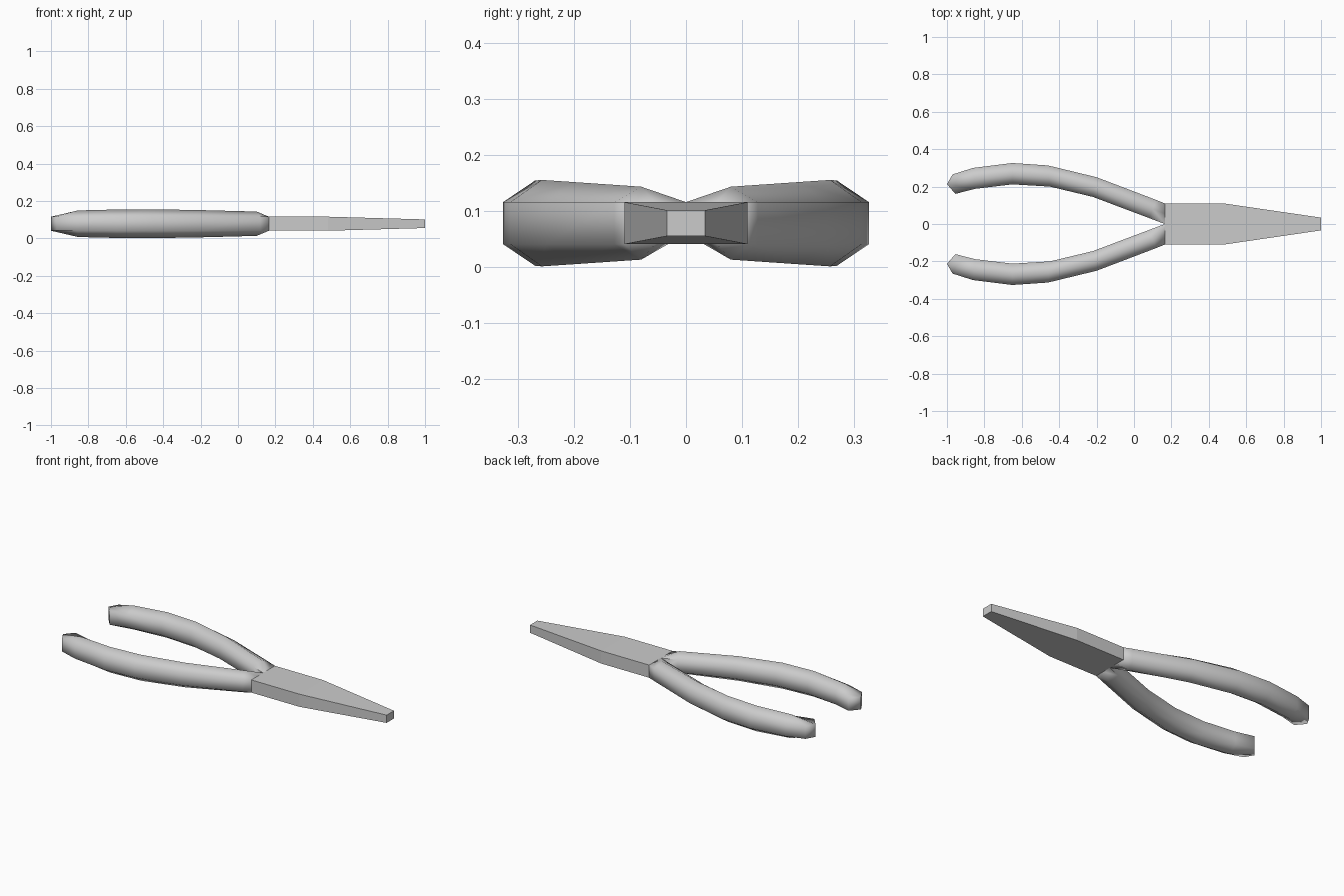
import bpy
import bmesh
import math

cube = bpy.data.objects.get("Cube")
if cube:
    bpy.data.objects.remove(cube, do_unlink=True)

MID_Z = 0.0785
SIDE = 0.0375  # half height of the flat sides

steel = bpy.data.materials.new("grey_steel")
steel.use_nodes = True
steel.diffuse_color = (0.6, 0.6, 0.6, 1)
steel.node_tree.nodes["Principled BSDF"].inputs["Base Color"].default_value = (0.6, 0.6, 0.6, 1)


def loft(name, rings, split_ends=False):
    """Skin a row of matching rings and close both ends."""
    bm = bmesh.new()
    rows = [[bm.verts.new(p) for p in ring] for ring in rings]
    n = len(rows[0])
    for a, b in zip(rows, rows[1:]):
        for i in range(n):
            j = (i + 1) % n
            bm.faces.new((a[i], a[j], b[j], b[i]))
    for row in (rows[0], rows[-1]):
        if split_ends:  # fold the cap along its vertical middle line
            bm.faces.new(row[0:4])
            bm.faces.new(row[3:] + row[:1])
        else:
            bm.faces.new(row)
    bmesh.ops.recalc_face_normals(bm, faces=bm.faces)
    mesh = bpy.data.meshes.new(name)
    bm.to_mesh(mesh)
    bm.free()
    mesh.materials.append(steel)
    obj = bpy.data.objects.new(name, mesh)
    bpy.context.collection.objects.link(obj)
    return obj


# Tapered jaws: x, half width, half height
def box_ring(x, w, h):
    return [(x, y, MID_Z + z) for y, z in ((-w, -h), (w, -h), (w, h), (-w, h))]


loft("jaws", [box_ring(0.165, 0.11, SIDE),
              box_ring(0.48, 0.11, SIDE),
              box_ring(1.0, 0.034, 0.023)])


# Handle: six-sided rings given by outer, middle and inner points, and ridge half height
def handle_ring(outer, middle, inner, ridge):
    points = ((middle, ridge), (outer, SIDE), (outer, -SIDE),
              (middle, -ridge), (inner, -SIDE), (inner, SIDE))
    return [(x, y, MID_Z + z) for (x, y), z in points]


stations = [
    ((0.165, 0.11), (0.165, 0.055), (0.165, 0.0), SIDE),
    ((0.12, 0.128), (0.1, 0.08), (0.08, 0.032), 0.065),
    ((-0.2, 0.25), (-0.21, 0.197), (-0.22, 0.145), 0.073),
    ((-0.46, 0.313), (-0.455, 0.257), (-0.45, 0.2), 0.077),
    ((-0.65, 0.326), (-0.65, 0.269), (-0.65, 0.212), 0.076),
    ((-0.86, 0.3), (-0.855, 0.244), (-0.85, 0.188), 0.071),
    ((-0.97, 0.265), (-1.0, 0.213), (-0.955, 0.161), SIDE),
]
handle = loft("handles", [handle_ring(*s) for s in stations], split_ends=True)

# Smooth grips, mirrored to the other side
bpy.ops.object.select_all(action="DESELECT")
handle.select_set(True)
bpy.context.view_layer.objects.active = handle
bpy.ops.object.shade_smooth_by_angle(angle=math.radians(75))
mirror = handle.modifiers.new("Mirror", "MIRROR")
mirror.use_axis = (False, True, False)
mirror.use_mirror_merge = False
